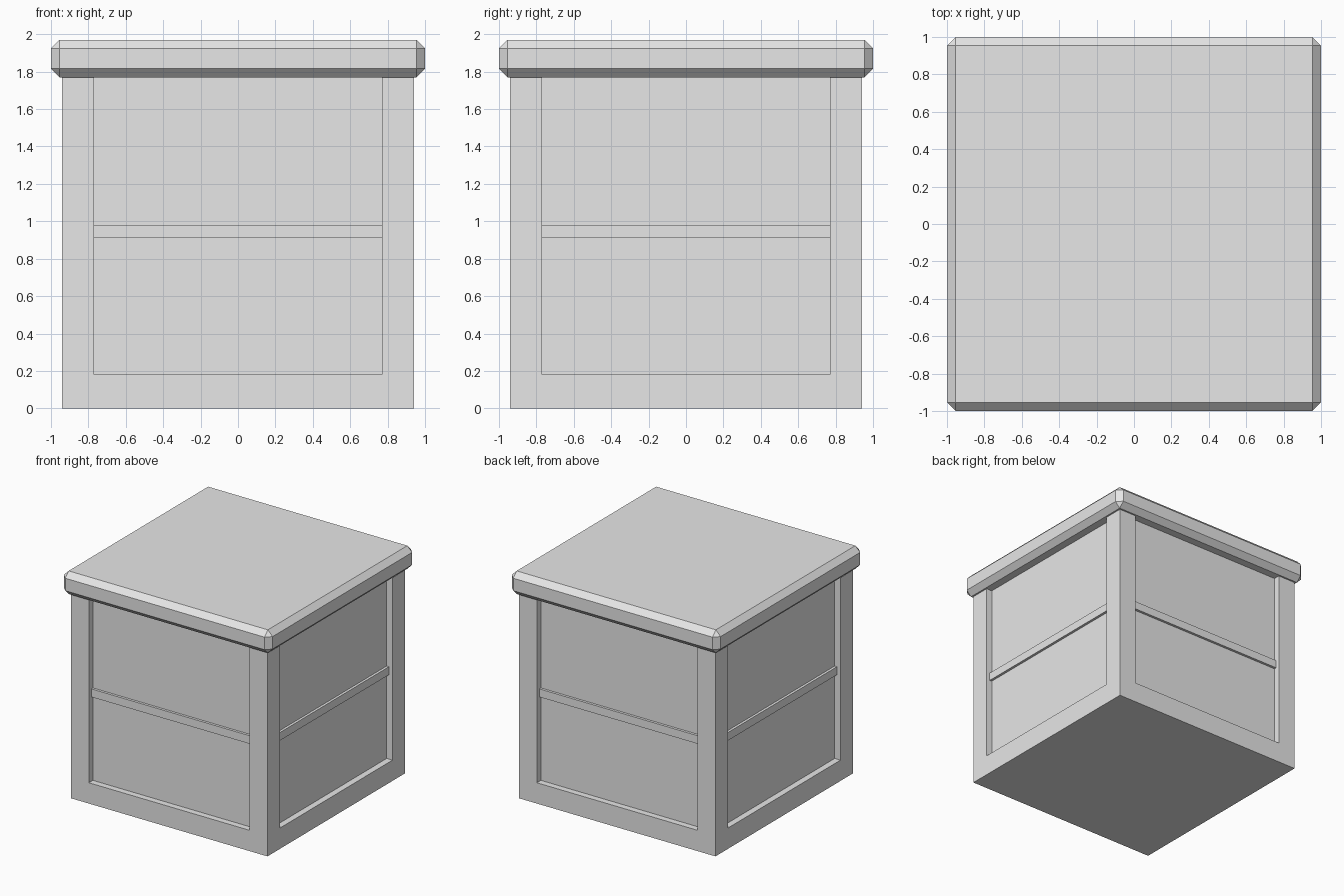
import bpy
import bmesh
from math import pi
from mathutils import Matrix, Vector

default = bpy.data.objects.get("Cube")
if default:
    bpy.data.objects.remove(default, do_unlink=True)

HALF = 0.94        # half width of the body
OPENING = 0.77     # half width of the recessed panels
PANEL = 0.885      # distance of the panels from the centre
RAIL = 0.907       # distance of the rail faces from the centre
SILL, LID_BOTTOM, LID_TOP = 0.18, 1.77, 1.97

grey = bpy.data.materials.new("light grey")
grey.use_nodes = True
grey.diffuse_color = (0.8, 0.8, 0.8, 1)
grey.node_tree.nodes["Principled BSDF"].inputs["Base Color"].default_value = grey.diffuse_color


def box(name, low, high, turns=(0,), bevel=0):
    """Box between two corners, repeated at quarter turns about z."""
    low, high = Vector(low), Vector(high)
    bm = bmesh.new()
    for turn in turns:
        place = (Matrix.Rotation(turn * pi / 2, 4, "Z")
                 @ Matrix.Translation((low + high) / 2)
                 @ Matrix.Diagonal((*(high - low), 1)))
        bmesh.ops.create_cube(bm, size=1, matrix=place)
    if bevel:
        bmesh.ops.bevel(bm, geom=bm.edges[:], offset=bevel, segments=1,
                        affect="EDGES", profile=0.5)
    mesh = bpy.data.meshes.new(name)
    bm.to_mesh(mesh)
    bm.free()
    mesh.materials.append(grey)
    obj = bpy.data.objects.new(name, mesh)
    bpy.context.collection.objects.link(obj)
    return obj


# Body with a recessed panel cut into each side
body = box("body", (-HALF, -HALF, 0), (HALF, HALF, LID_BOTTOM))
cutter = box("panel_cutter", (-OPENING, -1.2, SILL), (OPENING, -PANEL, 2), range(4))
cutter.hide_render = True
cutter.hide_set(True)
cut = body.modifiers.new("panels", "BOOLEAN")
cut.operation = "DIFFERENCE"
cut.solver = "EXACT"
cut.object = cutter
bpy.context.view_layer.objects.active = body
bpy.ops.object.modifier_apply(modifier=cut.name)
bpy.data.objects.remove(cutter, do_unlink=True)

# Thin rail across the middle of every panel
box("middle_rails", (-OPENING, -RAIL, 0.91), (OPENING, -PANEL, 0.98), range(4))

# Overhanging lid with chamfered edges
box("lid", (-1, -1, LID_BOTTOM), (1, 1, LID_TOP), bevel=0.046)
